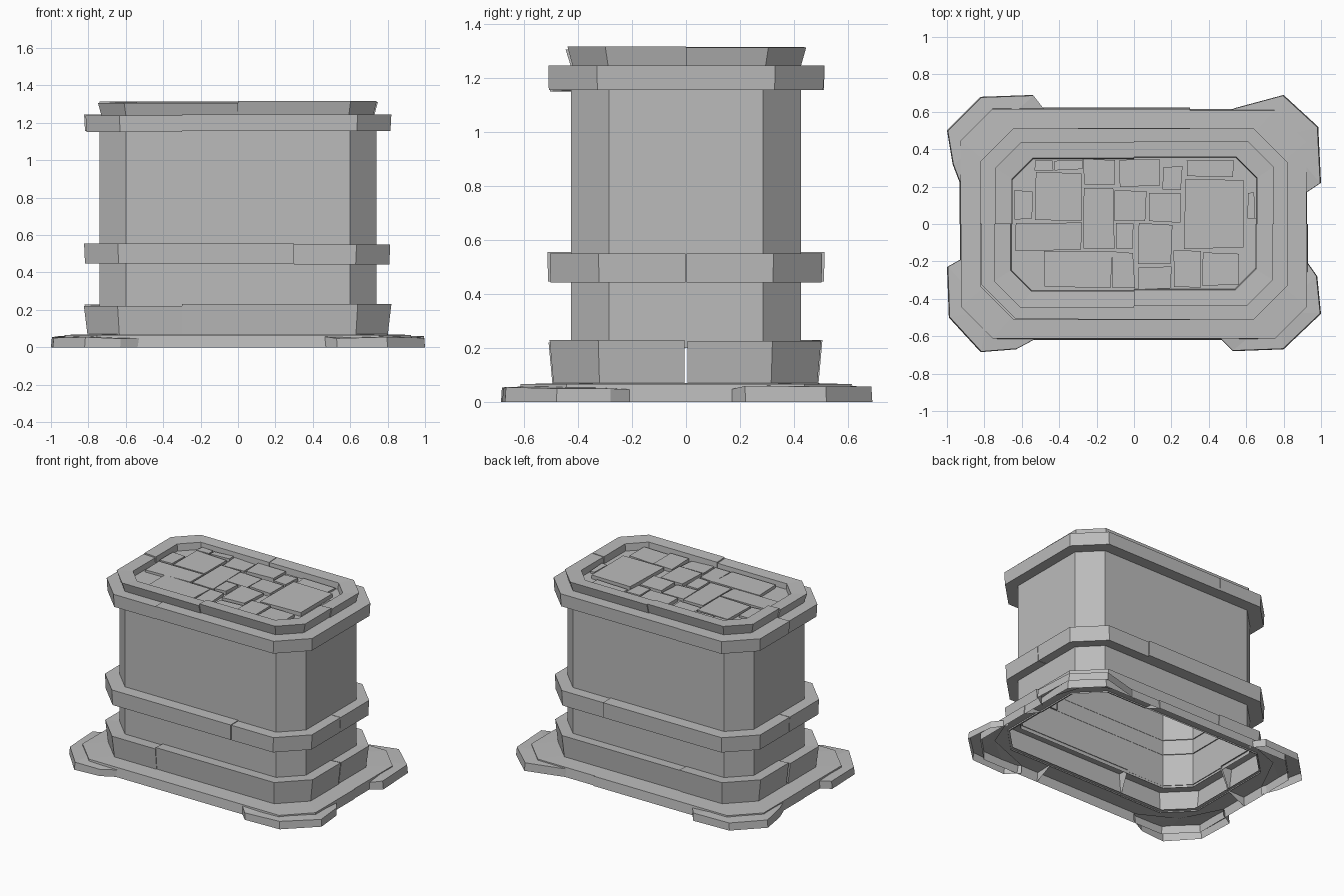
import bpy, bmesh, random

if "Cube" in bpy.data.objects:
    bpy.data.objects.remove(bpy.data.objects["Cube"])

random.seed(4)
stone = bpy.data.materials.new("grey stone")
stone.diffuse_color = (0.5, 0.5, 0.5, 1)
stone.use_nodes = True
stone.node_tree.nodes["Principled BSDF"].inputs["Base Color"].default_value = stone.diffuse_color


def make_object(name, bm):
    mesh = bpy.data.meshes.new(name)
    bm.to_mesh(mesh)
    bm.free()
    mesh.materials.append(stone)
    obj = bpy.data.objects.new(name, mesh)
    bpy.context.collection.objects.link(obj)
    return obj


def octagon(x, y, c, z):
    """Chamfered rectangle, counter-clockwise."""
    return [(x - c, -y, z), (x, c - y, z), (x, y - c, z), (x - c, y, z),
            (c - x, y, z), (-x, y - c, z), (-x, c - y, z), (c - x, -y, z)]


def band(name, profile, seam, gap=0.0, jitter=(0, 0, 0, 0), rise=(0, 0, 0, 0)):
    """Chamfered hollow band made of four slightly uneven stone sections.
    Profile entries are half width, half depth, chamfer and height."""
    bm = bmesh.new()
    quadrants = [(1, -1), (-1, -1), (1, 1), (-1, 1)]
    for k, (sx, sy) in enumerate(quadrants):
        rows = []
        for n, (x, y, c, z) in enumerate(profile):
            x, y = x + jitter[k], y + jitter[k]
            z += rise[k] if n else 0
            row = [(seam, sy * y, z), (sx * (x - c), sy * y, z),
                   (sx * x, sy * (y - c), z), (sx * x, sy * gap / 2, z)]
            if sx * sy > 0:
                row.reverse()
            rows.append([bm.verts.new(p) for p in row])
        for a, b in zip(rows, rows[1:]):
            for i in range(3):
                bm.faces.new((a[i], a[i + 1], b[i + 1], b[i]))
        # end caps at the seams
        bm.faces.new([r[0] for r in rows])
        bm.faces.new([r[3] for r in reversed(rows)])
    return make_object(name, bm)


# main body walls, open below
bm = bmesh.new()
low = [bm.verts.new(p) for p in octagon(0.74, 0.425, 0.14, 0.2)]
high = [bm.verts.new(p) for p in octagon(0.74, 0.425, 0.14, 1.16)]
for i in range(8):
    j = (i + 1) % 8
    bm.faces.new((low[i], low[j], high[j], high[i]))
make_object("body", bm)

# stacked bands
band("base_slab", [(0.93, 0.62, 0.18, 0), (0.925, 0.612, 0.17, 0.066),
                   (0.78, 0.47, 0.15, 0.07)], 0.3,
     jitter=(0, 0, -0.004, 0.003))
band("lower_band", [(0.80, 0.49, 0.17, 0.06), (0.82, 0.505, 0.18, 0.225),
                    (0.73, 0.42, 0.14, 0.22)], -0.3, gap=0.012,
     jitter=(0, 0.004, -0.005, 0), rise=(0.005, -0.004, 0, 0.004))
band("middle_band", [(0.73, 0.42, 0.14, 0.447), (0.815, 0.508, 0.18, 0.447),
                     (0.82, 0.51, 0.18, 0.555), (0.73, 0.42, 0.14, 0.555)], 0.3,
     gap=0.004, jitter=(-0.006, 0.003, -0.006, 0.003), rise=(-0.005, 0, -0.005, 0))
band("top_band", [(0.73, 0.42, 0.14, 1.155), (0.815, 0.508, 0.18, 1.155),
                  (0.82, 0.51, 0.18, 1.245), (0.68, 0.38, 0.13, 1.245)], -0.3,
     jitter=(0, -0.005, 0, 0.003), rise=(0, -0.005, 0, 0))
band("top_lip", [(0.725, 0.42, 0.13, 1.235), (0.745, 0.442, 0.14, 1.312),
                 (0.655, 0.355, 0.11, 1.308), (0.65, 0.35, 0.11, 1.24)], 0.0,
     jitter=(-0.003, 0.004, 0.003, -0.003), rise=(0.004, -0.006, 0, 0.003))

# recessed floor
bm = bmesh.new()
bm.faces.new([bm.verts.new(p) for p in octagon(0.67, 0.37, 0.11, 1.262)])
make_object("recessed_floor", bm)

# paving stones: left, front, right, back
tiles = [
    (-.53, .29, -.43, .34), (-.42, .29, -.28, .34), (-.53, .02, -.28, .275),
    (-.27, .21, -.10, .345), (-.27, -.13, -.11, .195), (-.63, -.14, -.28, .01),
    (-.48, -.34, -.12, -.15), (-.11, -.34, .0, -.15), (-.10, .02, .065, .18),
    (.08, .01, .25, .17), (.27, -.13, .59, .24), (.15, .185, .255, .305),
    (.02, -.215, .2, .0), (.02, -.345, .2, -.23), (.21, -.34, .355, -.14),
    (.37, -.33, .56, -.155), (.605, .03, .645, .17), (-.10, -.135, .0, .005),
    (-.64, .025, -.545, .18), (-.08, .2, .135, .345), (.28, .255, .53, .345),
]
bm = bmesh.new()
for x0, y0, x1, y1 in tiles:
    corners = [(x + random.uniform(-.006, .006), y + random.uniform(-.006, .006))
               for x, y in ((x0, y0), (x1, y0), (x1, y1), (x0, y1))]
    h = random.uniform(1.274, 1.288)
    low = [bm.verts.new((x, y, 1.262)) for x, y in corners]
    high = [bm.verts.new((x, y, h + random.uniform(-.003, .003))) for x, y in corners]
    for i in range(4):
        j = (i + 1) % 4
        bm.faces.new((low[i], low[j], high[j], high[i]))
    bm.faces.new(high)
make_object("paving_stones", bm)

# irregular corner feet, outlines counter-clockwise, open below
feet = {
    "front_left_foot": [(-.91, -.18), (-1, -.23), (-.99, -.5), (-.82, -.685),
                        (-.63, -.67), (-.50, -.60)],
    "front_right_foot": [(.45, -.60), (.53, -.68), (.80, -.67), (1, -.48),
                         (.98, -.28), (.91, -.18)],
    "back_right_foot": [(.91, .16), (1, .22), (.985, .52), (.80, .69),
                        (.54, .62), (.50, .60)],
    "back_left_foot": [(-.47, .60), (-.54, .69), (-.82, .68), (-1, .5),
                       (-.97, .32), (-.92, .19)],
}
for name, outline in feet.items():
    if name == "front_left_foot":
        inner = (-0.78, -0.47)
    else:
        inner = (0.78 if "right" in name else -0.78, 0.47 if "back" in name else -0.47)
    bm = bmesh.new()
    low = [bm.verts.new((x, y, 0)) for x, y in outline]
    high = [bm.verts.new((x * .995, y * .995, random.uniform(.045, .06))) for x, y in outline]
    centre = bm.verts.new((*inner, 0.062))
    for i in range(len(outline) - 1):
        bm.faces.new((low[i], low[i + 1], high[i + 1], high[i]))
        bm.faces.new((high[i], high[i + 1], centre))
    make_object(name, bm)
